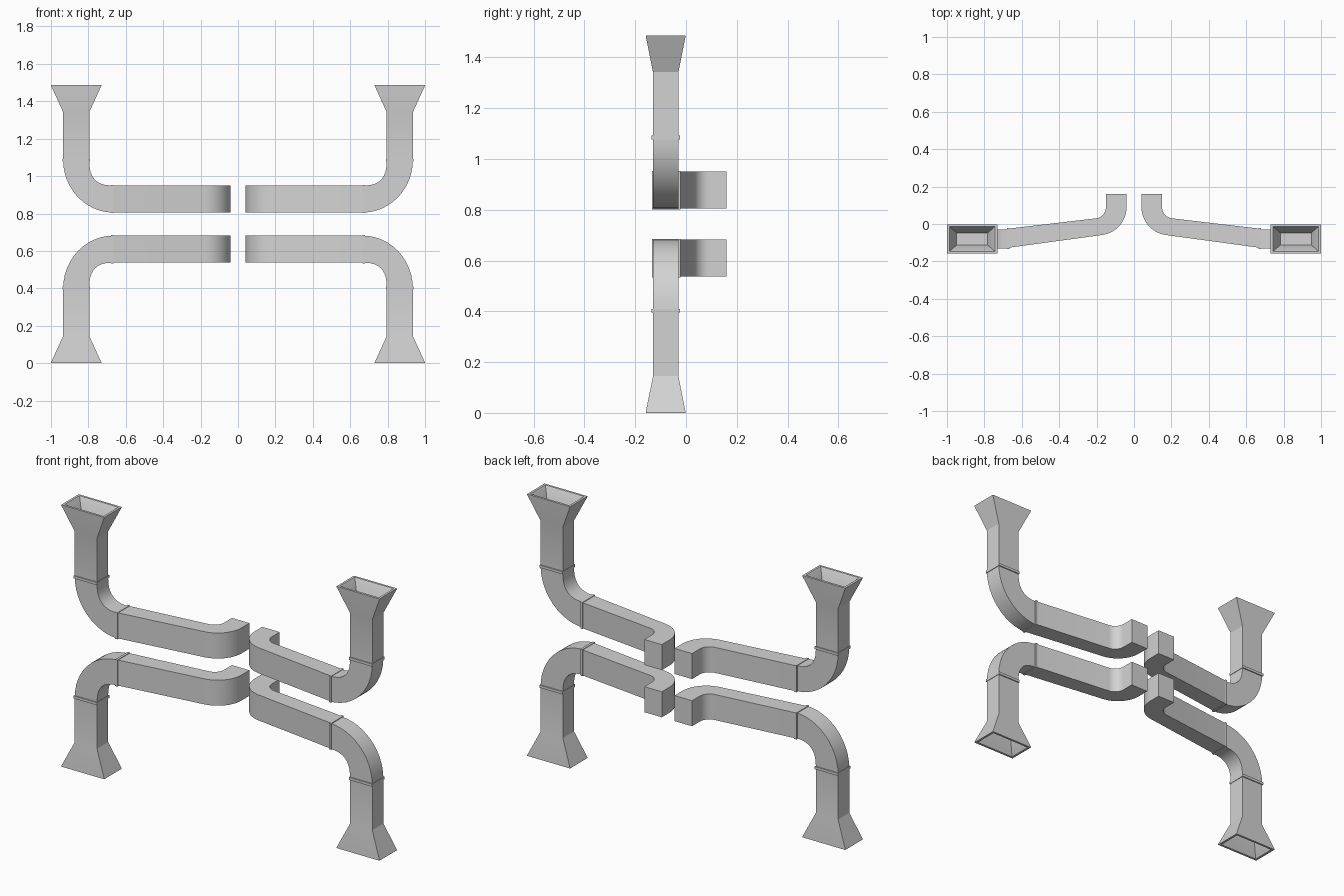
import bpy, bmesh, math

old = bpy.data.objects.get("Cube")
if old:
    bpy.data.objects.remove(old)

GREY = (0.65, 0.65, 0.65, 1)
steel = bpy.data.materials.new("galvanised grey")
steel.use_nodes = True
steel.diffuse_color = GREY
steel.node_tree.nodes["Principled BSDF"].inputs["Base Color"].default_value = GREY

HEIGHT = 1.487
CX, CY = 0.865, -0.08          # axis of the vertical duct
BOTTOM, TOP = 0.537, 0.682     # horizontal duct
BEND = (0.665, 0.40)           # elbow centre in x, z


def loft(name, rings, sx, upper):
    """Skin four-cornered rings and cap both ends, mirrored to one quadrant."""
    bm = bmesh.new()
    loops = []
    for ring in rings:
        loops.append([bm.verts.new((x * sx, y, HEIGHT - z if upper else z)) for x, y, z in ring])
    for a, b in zip(loops, loops[1:]):
        for i in range(4):
            j = (i + 1) % 4
            bm.faces.new((a[i], a[j], b[j], b[i]))
    bm.faces.new(loops[0])
    bm.faces.new(loops[-1])
    bmesh.ops.recalc_face_normals(bm, faces=bm.faces)
    mesh = bpy.data.meshes.new(name)
    bm.to_mesh(mesh)
    bm.free()
    mesh.materials.append(steel)
    ob = bpy.data.objects.new(name, mesh)
    bpy.context.collection.objects.link(ob)
    bpy.ops.object.select_all(action='DESELECT')
    ob.select_set(True)
    bpy.context.view_layer.objects.active = ob
    bpy.ops.object.shade_smooth_by_angle(angle=math.radians(20))


def level_ring(hx, hy, z):
    return [(CX - hx, CY - hy, z), (CX + hx, CY - hy, z), (CX + hx, CY + hy, z), (CX - hx, CY + hy, z)]


def upright_ring(inner, outer):
    """Vertical cross-section between an inner and an outer plan point."""
    return [(*inner, BOTTOM), (*outer, BOTTOM), (*outer, TOP), (*inner, TOP)]


def elbow_ring(angle):
    """The inside of the bend is squarer than the outside."""
    c, s = math.cos(angle), math.sin(angle)
    near = (BEND[0] + 0.13 * c ** 0.75, BEND[1] + (BOTTOM - BEND[1]) * s ** 0.75)
    far = (BEND[0] + 0.27 * c, BEND[1] + (TOP - BEND[1]) * s)
    y0, y1 = CY - 0.05, CY + 0.05
    return [(near[0], y0, near[1]), (far[0], y0, far[1]), (far[0], y1, far[1]), (near[0], y1, near[1])]


def on_arc(cx, cy, r, angle):
    return (cx + r * math.cos(angle), cy + r * math.sin(angle))


# Hollow flared vent with a thin lip, running into the straight upright
vent = [level_ring(0.083, 0.033, 0.10), level_ring(0.117, 0.062, 0.006),
        level_ring(0.122, 0.066, 0), level_ring(0.135, 0.0785, 0),
        level_ring(0.135, 0.0785, 0.003), level_ring(0.07, 0.05, 0.145),
        level_ring(0.07, 0.05, BEND[1])]

elbow = [elbow_ring(math.pi / 2 * i / 12) for i in range(13)]

# Sloping horizontal duct that turns backwards at its inner end
branch = [upright_ring((0.665, -0.024), (0.665, -0.126))]
for i in range(11):
    a = math.radians(-98 - 82 * i / 10)
    branch.append(upright_ring(on_arc(0.21, 0.09, 0.06, a), on_arc(0.19, 0.09, 0.15, a)))
branch.append(upright_ring((0.15, 0.16), (0.04, 0.16)))

# Joint collars around the two ends of the elbow
lower_collar = [level_ring(0.073, 0.056, BEND[1] + d) for d in (-0.005, 0.01)]
side_collar = [upright_ring((x, -0.021), (x, -0.133)) for x in (BEND[0], BEND[0] + 0.014)]
side_collar = [[(x, y, z + (0.003 if z == TOP else -0.003)) for x, y, z in ring] for ring in side_collar]

for sx, side in ((1, "left"), (-1, "right")):
    for upper in (False, True):
        tag = ("upper_" if upper else "lower_") + side
        for part, rings in (("vent_duct", vent), ("elbow", elbow), ("branch_duct", branch),
                            ("vertical_collar", lower_collar), ("branch_collar", side_collar)):
            loft(tag + "_" + part, rings, sx, upper)
